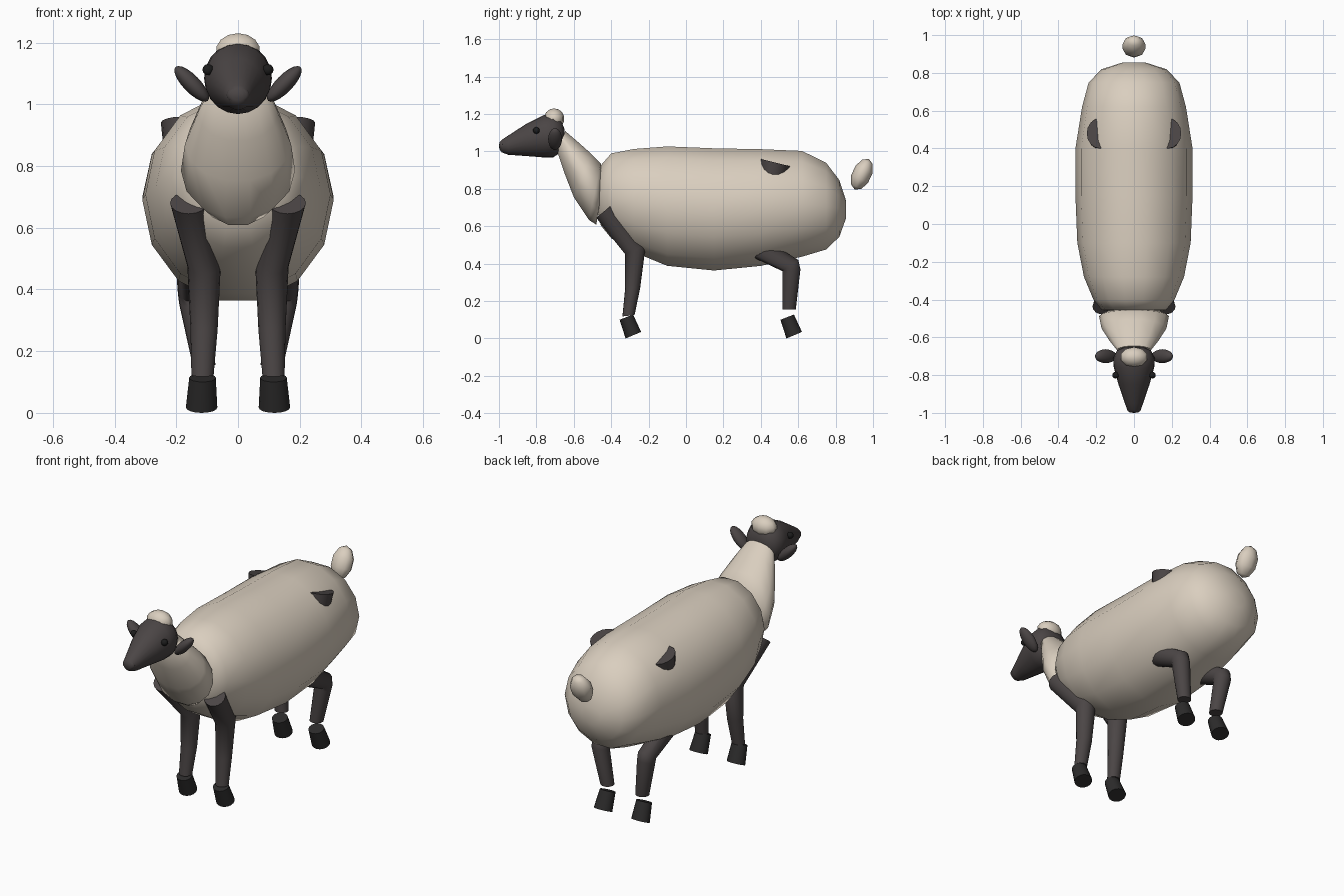
import bpy, bmesh, math
from mathutils import Vector, Matrix

if "Cube" in bpy.data.objects:
    bpy.data.objects.remove(bpy.data.objects["Cube"])


def material(name, rgb):
    m = bpy.data.materials.new(name)
    m.diffuse_color = (*rgb, 1)
    m.use_nodes = True
    m.node_tree.nodes["Principled BSDF"].inputs["Base Color"].default_value = m.diffuse_color
    return m


WOOL = material("cream wool", (0.70, 0.62, 0.52))
SKIN = material("charcoal skin", (0.07, 0.06, 0.06))
HOOF = material("black hoof", (0.025, 0.024, 0.024))
EYE = material("black eye", (0.012, 0.012, 0.012))


def finish(name, bm, mat, angle):
    bmesh.ops.recalc_face_normals(bm, faces=bm.faces)
    mesh = bpy.data.meshes.new(name)
    bm.to_mesh(mesh)
    bm.free()
    mesh.materials.append(mat)
    ob = bpy.data.objects.new(name, mesh)
    bpy.context.collection.objects.link(ob)
    bpy.ops.object.select_all(action='DESELECT')
    ob.select_set(True)
    bpy.context.view_layer.objects.active = ob
    bpy.ops.object.shade_smooth_by_angle(angle=math.radians(angle))
    return ob


def loft(name, rings, mat, sides=16, angle=45):
    """Skin elliptical rings; each is (x, y0, z0, y1, z1, half_width),
    with two opposite points in the side plane."""
    bm = bmesh.new()
    loops = []
    for x, y0, z0, y1, z1, rx in rings:
        a, b = Vector((x, y0, z0)), Vector((x, y1, z1))
        mid, half = (a + b) / 2, (b - a) / 2
        loops.append([bm.verts.new(mid + half * math.sin(t) + Vector((rx * math.cos(t), 0, 0)))
                      for t in (2 * math.pi * i / sides for i in range(sides))])
    for p, q in zip(loops, loops[1:]):
        for i in range(sides):
            j = (i + 1) % sides
            bm.faces.new((p[i], p[j], q[j], q[i]))
    bm.faces.new(loops[0])
    bm.faces.new(loops[-1])
    return finish(name, bm, mat, angle)


def ellipsoid(name, loc, radii, mat, rot=None, segs=16, rings=10):
    bm = bmesh.new()
    m = Matrix.Translation(loc) @ (rot or Matrix()) @ Matrix.Diagonal((*radii, 1))
    bmesh.ops.create_uvsphere(bm, u_segments=segs, v_segments=rings, radius=1, matrix=m)
    return finish(name, bm, mat, 75)


def upright(profile):
    return [(0, y, lo, y, hi, rx) for y, lo, hi, rx in profile]


# Woolly body: y, bottom, top, half width
loft("body", upright([
    (-0.47, 0.66, 0.85, 0.10), (-0.455, 0.60, 0.93, 0.17), (-0.40, 0.53, 0.995, 0.215),
    (-0.28, 0.455, 1.02, 0.265), (-0.10, 0.38, 1.035, 0.30), (0.15, 0.355, 1.025, 0.31),
    (0.40, 0.38, 1.02, 0.31), (0.62, 0.43, 1.01, 0.275), (0.75, 0.47, 0.945, 0.24),
    (0.82, 0.54, 0.85, 0.17), (0.855, 0.64, 0.74, 0.06)]), WOOL, 14, 75)

# Neck: front point then back point of each ring
loft("neck", [
    (0, -0.69, 1.00, -0.645, 1.11, 0.09), (0, -0.65, 0.88, -0.585, 1.06, 0.13),
    (0, -0.60, 0.75, -0.505, 0.99, 0.172), (0, -0.52, 0.63, -0.455, 0.94, 0.185),
    (0, -0.48, 0.605, -0.44, 0.86, 0.13)], WOOL, 14, 75)

# Head with tapering muzzle
loft("head", upright([
    (-0.998, 1.012, 1.048, 0.022), (-0.985, 0.995, 1.062, 0.035), (-0.95, 0.982, 1.085, 0.048),
    (-0.85, 0.975, 1.15, 0.082), (-0.76, 0.968, 1.195, 0.107), (-0.71, 0.968, 1.20, 0.11),
    (-0.67, 0.995, 1.175, 0.09), (-0.65, 1.05, 1.12, 0.045)]), SKIN, 20, 75)
ellipsoid("nose", (0, -0.983, 1.03), (0.037, 0.017, 0.028), SKIN)
ellipsoid("wool_tuft", (0, -0.705, 1.175), (0.075, 0.055, 0.055), WOOL, segs=10, rings=7)

# Tail tuft
ellipsoid("tail", (0, 0.94, 0.878), (0.064, 0.052, 0.09), WOOL,
          Matrix.Rotation(math.radians(-25), 4, 'X'), 8, 5)

for s, side in ((-1, "left"), (1, "right")):
    # Drooping ears and eyes
    ellipsoid(side + "_ear", (s * 0.15, -0.70, 1.066), (0.028, 0.037, 0.076), SKIN,
              Matrix.Rotation(math.radians(s * 44), 4, 'Y'))
    ellipsoid(side + "_eye", (s * 0.097, -0.80, 1.112), (0.018, 0.018, 0.018), EYE, segs=12, rings=8)

    # Legs: shoulder or hip cap, joints, ankle
    loft(side + "_front_leg", [
        (s * 0.16, -0.48, 0.645, -0.395, 0.715, 0.06),
        (s * 0.11, -0.325, 0.45, -0.215, 0.50, 0.054),
        (s * 0.11, -0.325, 0.27, -0.245, 0.27, 0.044),
        (s * 0.115, -0.34, 0.118, -0.275, 0.125, 0.036)], SKIN)
    loft(side + "_hind_leg", [
        (s * 0.18, 0.40, 0.96, 0.56, 0.92, 0.07),
        (s * 0.15, 0.345, 0.44, 0.42, 0.53, 0.052),
        (s * 0.145, 0.515, 0.36, 0.60, 0.42, 0.05),
        (s * 0.143, 0.515, 0.34, 0.612, 0.37, 0.048),
        (s * 0.11, 0.515, 0.155, 0.587, 0.155, 0.037)], SKIN)

    # Tilted hooves
    for part, y in (("front", -0.355), ("hind", 0.505)):
        loft(f"{side}_{part}_hoof", [
            (s * 0.115, y, 0.10, y + 0.072, 0.128, 0.043),
            (s * 0.118, y + 0.032, 0.0, y + 0.115, 0.035, 0.051)], HOOF)
